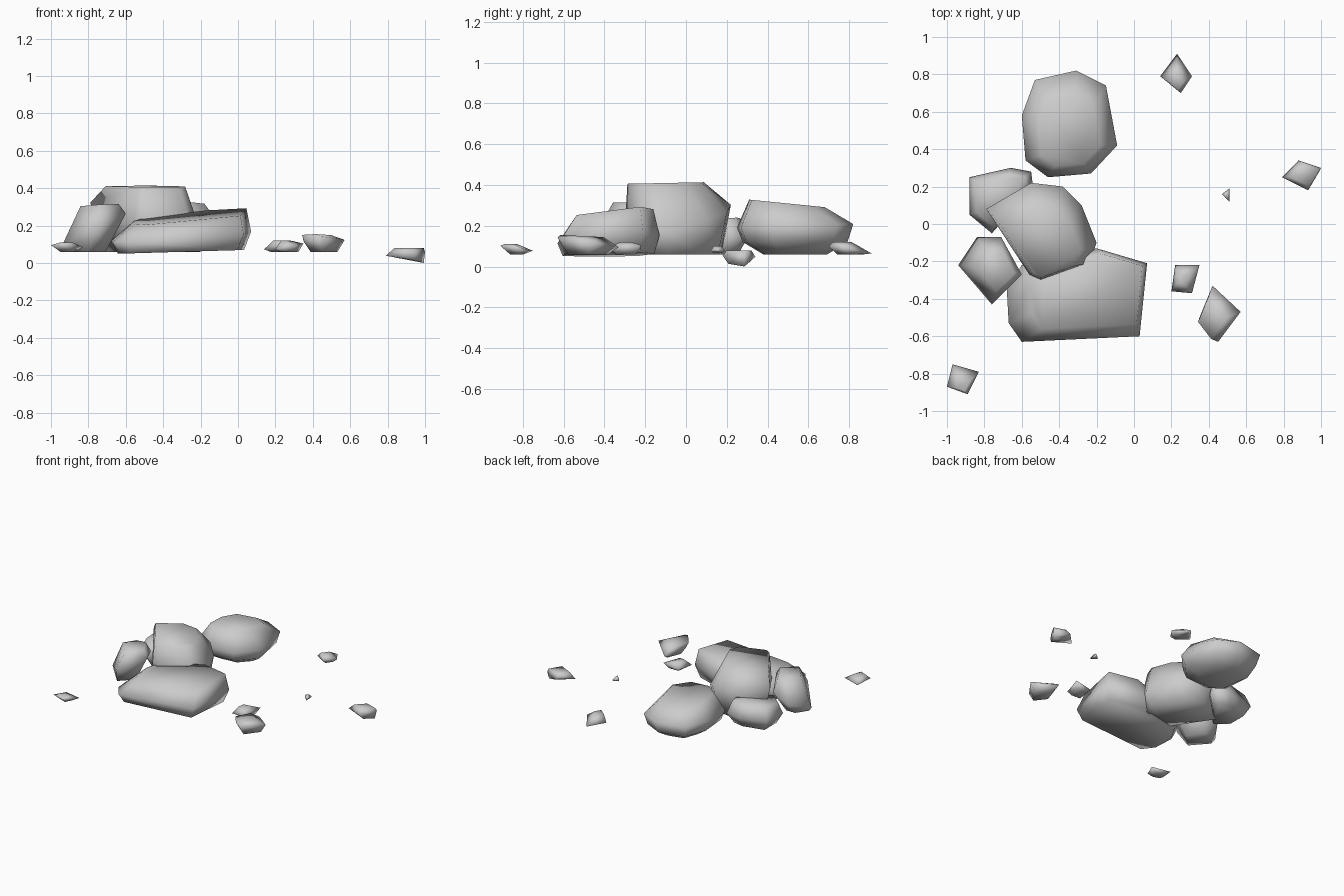
import bpy
import bmesh
from mathutils import Vector

default_cube = bpy.data.objects.get("Cube")
if default_cube:
    bpy.data.objects.remove(default_cube, do_unlink=True)

# One plain stone colour for every rock
stone = bpy.data.materials.new("grey_stone")
stone.use_nodes = True
colour = (0.6, 0.6, 0.6, 1)
stone.diffuse_color = colour
stone.node_tree.nodes["Principled BSDF"].inputs["Base Color"].default_value = colour


def level(height, scale, shift=(0, 0), tilt=(0, 0)):
    """Describe one horizontal ring of a rock: its size, offset and slope."""
    return height, scale, Vector(shift), Vector(tilt)


def rock(name, outline, *levels):
    """Stack scaled copies of the plan outline and wrap them in a convex hull."""
    corners = [Vector(point) for point in outline]
    low = Vector((min(p.x for p in corners), min(p.y for p in corners)))
    high = Vector((max(p.x for p in corners), max(p.y for p in corners)))
    centre = (low + high) / 2
    bm = bmesh.new()
    for height, scale, shift, tilt in levels:
        for corner in corners:
            offset = (corner - centre) * scale
            place = centre + offset + shift
            bm.verts.new((place.x, place.y, height + offset.dot(tilt)))
    hull = bmesh.ops.convex_hull(bm, input=bm.verts[:])
    inside = {g for g in hull["geom_interior"] + hull["geom_unused"]
              if isinstance(g, bmesh.types.BMVert)}
    bmesh.ops.delete(bm, geom=list(inside), context="VERTS")
    bmesh.ops.dissolve_limit(bm, angle_limit=0.02, verts=bm.verts[:], edges=bm.edges[:])
    bmesh.ops.recalc_face_normals(bm, faces=bm.faces[:])
    for face in bm.faces:
        face.smooth = True
    mesh = bpy.data.meshes.new(name)
    bm.to_mesh(mesh)
    bm.free()
    mesh.materials.append(stone)
    obj = bpy.data.objects.new(name, mesh)
    bpy.context.collection.objects.link(obj)
    return obj


# Large boulders
rock("back_boulder",
     [(-.6, .58), (-.53, .77), (-.31, .82), (-.15, .74),
      (-.09, .42), (-.23, .27), (-.46, .25), (-.58, .34)],
     level(.06, .55), level(.12, .9),
     level(.2, 1, tilt=(0, .03)),
     level(.31, .65, shift=(0, -.04), tilt=(0, -.1)))

rock("centre_boulder",
     [(-.79, .08), (-.55, .22), (-.38, .2), (-.28, .1),
      (-.2, -.1), (-.24, -.21), (-.5, -.3), (-.56, -.27)],
     level(.06, .82, shift=(.02, 0)),
     level(.24, 1, tilt=(-.2, .2)),
     level(.41, .72, shift=(0, -.06), tilt=(0, .02)))

rock("front_slab",
     [(-.68, -.35), (-.67, -.53), (-.6, -.63), (.03, -.6),
      (.07, -.21), (-.2, -.13), (-.6, -.22)],
     level(.06, .9, tilt=(.03, 0)),
     level(.14, 1, tilt=(.06, .03)),
     level(.25, .8, shift=(.05, .02), tilt=(.09, .12)))

# Medium rocks leaning on the boulders
rock("side_rock",
     [(-.94, -.22), (-.84, -.07), (-.71, -.07), (-.6, -.27), (-.76, -.43)],
     level(.06, .6, shift=(-.04, 0)),
     level(.18, 1, tilt=(.5, 0)),
     level(.31, .6, shift=(.03, 0), tilt=(.05, -.03)))

rock("rear_side_rock",
     [(-.88, .25), (-.88, .05), (-.76, -.05), (-.54, .2),
      (-.55, .28), (-.66, .3)],
     level(.06, .75), level(.14, 1), level(.23, .8, tilt=(.03, .05)))

# Scattered pebbles
rock("back_pebble",
     [(.14, .79), (.23, .91), (.31, .79), (.25, .7)],
     level(.06, .6), level(.08, 1, tilt=(.1, -.15)),
     level(.12, .45, shift=(0, -.04)))

rock("far_pebble",
     [(.79, .25), (.88, .34), (1, .3), (.93, .18)],
     level(.02, .65, shift=(.03, 0), tilt=(-.28, 0)),
     level(.05, 1, tilt=(.1, 0)),
     level(.08, .75, shift=(.02, 0)))

rock("tiny_pebble",
     [(.47, .16), (.51, .19), (.51, .12)],
     level(.07, .7), level(.08, 1), level(.1, .5))

rock("inner_pebble",
     [(.22, -.22), (.35, -.22), (.31, -.37), (.2, -.36)],
     level(.06, .65), level(.09, 1, tilt=(.2, 0)),
     level(.12, .35, shift=(-.02, 0)))

rock("front_pebble",
     [(.42, -.33), (.57, -.47), (.45, -.63), (.35, -.5)],
     level(.06, .65), level(.12, 1, tilt=(.05, -.15)),
     level(.15, .7, shift=(-.04, -.03), tilt=(0, -.05)))

rock("corner_pebble",
     [(-1, -.87), (-.97, -.75), (-.83, -.79), (-.89, -.91)],
     level(.06, .4), level(.09, 1, tilt=(0, -.15)),
     level(.11, .4, shift=(0, -.03)))
